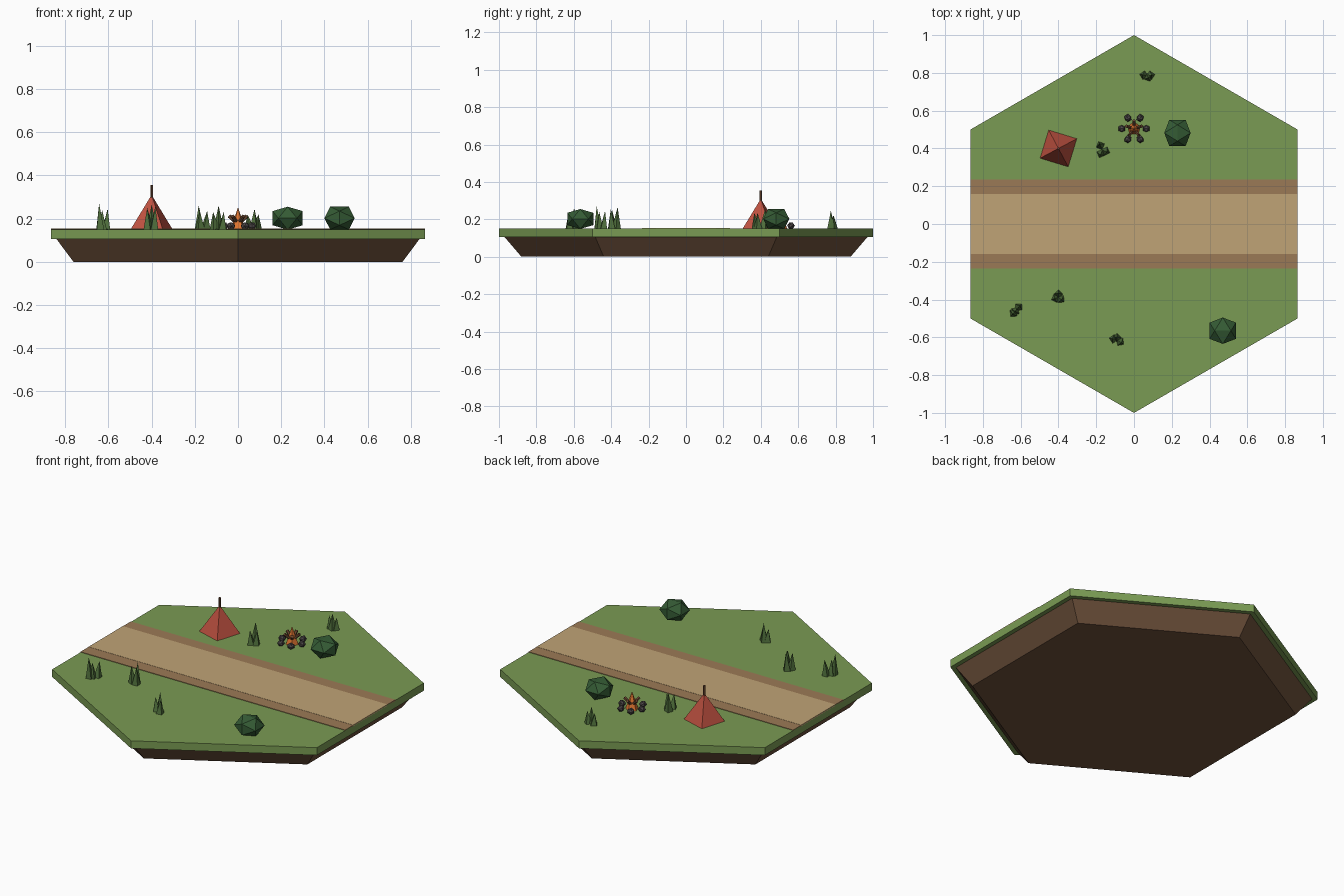
import bpy, bmesh, math
from mathutils import Vector, Matrix

if "Cube" in bpy.data.objects:
    bpy.data.objects.remove(bpy.data.objects["Cube"])

def mat(name, r, g, b):
    m = bpy.data.materials.new(name)
    m.diffuse_color = (r, g, b, 1)
    m.use_nodes = True
    m.node_tree.nodes["Principled BSDF"].inputs["Base Color"].default_value = m.diffuse_color
    return m

GRASS = mat("grass", .195, .328, .087)
DIRT = mat("dirt", .16, .085, .045)
PATH = mat("path", .53, .37, .18)
EDGE = mat("path_edge", .33, .195, .093)
TENT = mat("tent_red", .50, .08, .05)
WOOD = mat("wood", .15, .065, .03)
STONE = mat("stone", .075, .065, .065)
FLAME = mat("flame", .75, .18, .03)
BUSH = mat("bush_green", .035, .105, .035)
TUFT = mat("tuft_green", .08, .16, .045)

def finish(bm, name, material):
    bmesh.ops.recalc_face_normals(bm, faces=bm.faces[:])
    me = bpy.data.meshes.new(name)
    bm.to_mesh(me)
    bm.free()
    me.materials.append(material)
    ob = bpy.data.objects.new(name, me)
    bpy.context.collection.objects.link(ob)
    return ob

def cone(bm, base, tip, r1, r2, n, spin=0.0):
    """Tapered prism from base to tip; first corner points to +y before spin."""
    base, tip = Vector(base), Vector(tip)
    axis = tip - base
    rot = Matrix.Identity(4)
    if axis.xy.length > 1e-6:
        rot = axis.to_track_quat('Z', 'Y').to_matrix().to_4x4()
    m = Matrix.Translation((base + tip) / 2) @ rot @ Matrix.Rotation(spin, 4, 'Z')
    bmesh.ops.create_cone(bm, cap_ends=True, segments=n, radius1=r1, radius2=r2,
                          depth=axis.length, matrix=m)

def part(name, material, *args):
    bm = bmesh.new()
    cone(bm, *args)
    return finish(bm, name, material)

def slab(name, material, y0, y1, z0, z1):
    bm = bmesh.new()
    m = Matrix.Translation((0, (y0 + y1) / 2, (z0 + z1) / 2)) @ \
        Matrix.Diagonal((math.sqrt(3), y1 - y0, z1 - z0, 1))
    bmesh.ops.create_cube(bm, size=1, matrix=m)
    return finish(bm, name, material)

def ball(bm, loc, r, sz, spin):
    """Icosahedron with an edge on top, from three golden rectangles."""
    phi = (1 + 5 ** .5) / 2
    k = r / math.sqrt(1 + phi * phi)
    m = Matrix.Translation(loc) @ Matrix.Rotation(spin, 4, 'Z') @ Matrix.Diagonal((k, k, k * sz, 1))
    vs = []
    for a in (-1, 1):
        for b in (-phi, phi):
            for p in ((a, 0, b), (0, b, a), (b, a, 0)):
                vs.append(bm.verts.new(m @ Vector(p)))
    bmesh.ops.convex_hull(bm, input=vs)

# hexagonal ground
TOP = .15
part("grass_tile", GRASS, (0, 0, .105), (0, 0, TOP), 1, 1, 6)
part("dirt_base", DIRT, (0, 0, 0), (0, 0, .105), .88, .97, 6)

# path with two borders
slab("path", PATH, -.16, .16, .145, .154)
slab("path_border_back", EDGE, .16, .235, .145, .153)
slab("path_border_front", EDGE, -.235, -.16, .145, .153)

# tent
part("tent", TENT, (-.40, .40, TOP), (-.40, .40, .31), .11, 0, 4, math.radians(28))
part("tent_pole", WOOD, (-.40, .40, TOP), (-.40, .40, .355), .007, .007, 6)

# campfire
FX, FY = 0, .505
stones, logs = bmesh.new(), bmesh.new()
for i in range(6):
    a = i * math.pi / 3
    ball(stones, (FX + .065 * math.cos(a), FY + .065 * math.sin(a), TOP + .016), .021, .9, a)
for i in range(5):
    a = math.radians(18 + 72 * i)
    c, s = math.cos(a), math.sin(a)
    cone(logs, (FX - .02 * c, FY - .02 * s, TOP + .005),
         (FX + .043 * c, FY + .043 * s, TOP + .062), .009, .009, 6)
finish(stones, "fire_stones", STONE)
finish(logs, "fire_logs", WOOD)
part("flame", FLAME, (FX, FY, TOP), (FX, FY, .253), .036, 0, 5)

# bushes
for i, (x, y, spin) in enumerate(((.23, .482, math.pi / 2), (.47, -.565, 0))):
    bm = bmesh.new()
    ball(bm, (x, y, .202), .082, .76, spin)
    finish(bm, f"bush_{i + 1}", BUSH)

# grass tufts: base x, y and height of each blade
tufts = [
    [(.052, .788, .07), (.075, .777, .095), (.088, .787, .07)],
    [(-.178, .415, .11), (-.175, .373, .085), (-.15, .385, .085)],
    [(-.61, -.44, .095), (-.628, -.462, .09), (-.638, -.472, .12)],
    [(-.40, -.372, .115), (-.415, -.393, .10), (-.388, -.398, .105)],
    [(-.108, -.608, .08), (-.09, -.602, .11), (-.073, -.624, .08)],
]
for i, blades in enumerate(tufts):
    cx = sum(b[0] for b in blades) / 3
    cy = sum(b[1] for b in blades) / 3
    bm = bmesh.new()
    for x, y, h in blades:
        # blades lean slightly away from the middle of the tuft
        tip = (x + .4 * (x - cx), y + .4 * (y - cy), TOP + h)
        cone(bm, (x, y, TOP), tip, .024, 0, 4)
    finish(bm, f"grass_tuft_{i + 1}", TUFT)
